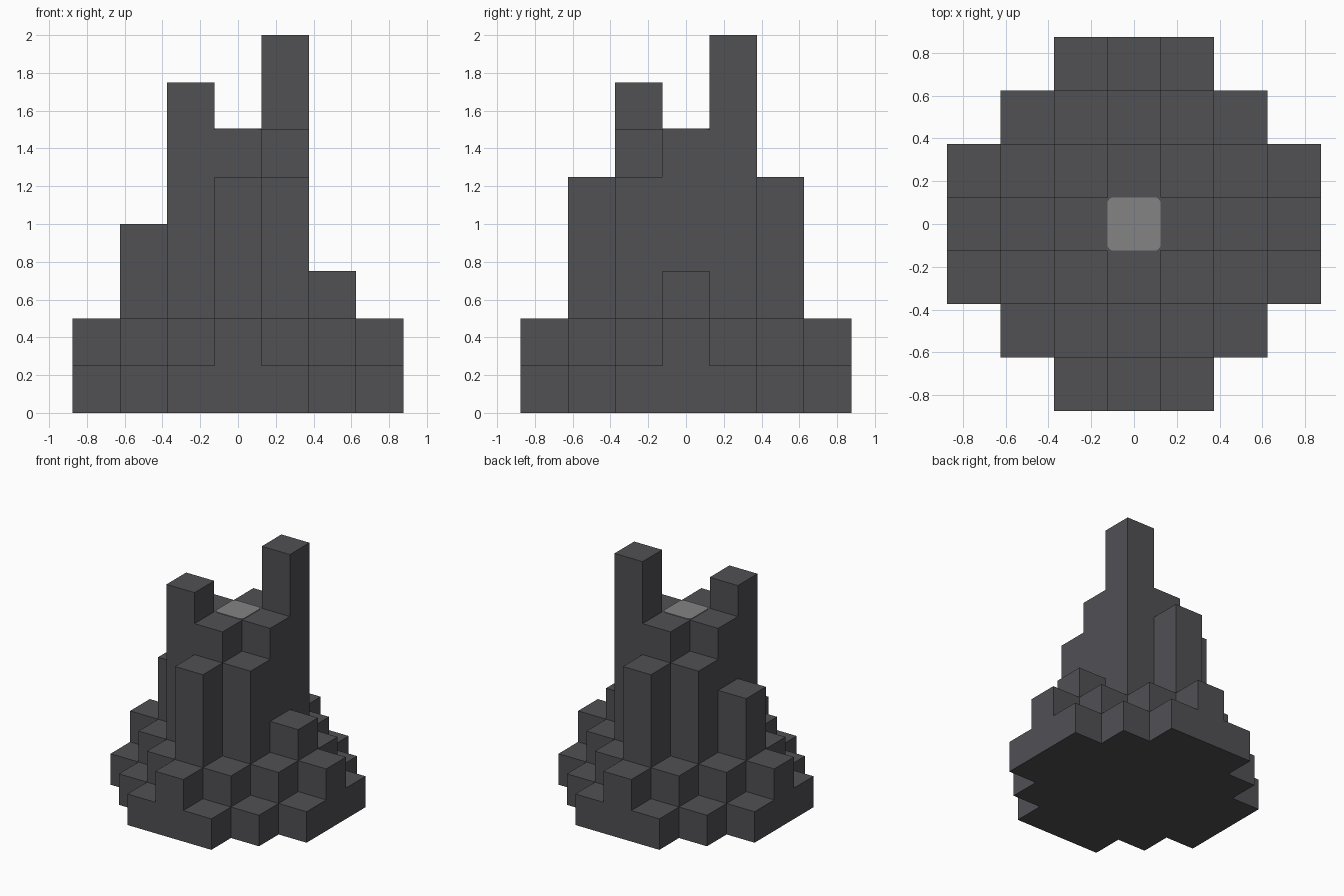
import bpy
import bmesh
from mathutils import Vector, Matrix

CELL = 0.25

default = bpy.data.objects.get("Cube")
if default:
    bpy.data.objects.remove(default)


def material(name, rgb):
    mat = bpy.data.materials.new(name)
    mat.use_nodes = True
    mat.diffuse_color = (*rgb, 1)
    bsdf = next(n for n in mat.node_tree.nodes if n.type == "BSDF_PRINCIPLED")
    bsdf.inputs["Base Color"].default_value = (*rgb, 1)
    return mat


def finish(name, bm, mat):
    bmesh.ops.recalc_face_normals(bm, faces=bm.faces)
    mesh = bpy.data.meshes.new(name)
    bm.to_mesh(mesh)
    bm.free()
    mesh.materials.append(mat)
    obj = bpy.data.objects.new(name, mesh)
    bpy.context.collection.objects.link(obj)
    return obj


def block(name, cells, low, high):
    """Prism over a set of grid cells; low and high are counted in cells."""
    bm = bmesh.new()

    def quad(points):
        bm.faces.new([bm.verts.new(Vector(p) * CELL) for p in points])

    for i, j in cells:
        ring = [(i + a / 2, j + b / 2) for a, b in ((-1, -1), (1, -1), (1, 1), (-1, 1))]
        for z in (low, high):
            quad([(x, y, z) for x, y in ring])
        # Walls only where there is no neighbouring cell
        for side, (di, dj) in enumerate(((0, -1), (1, 0), (0, 1), (-1, 0))):
            if (i + di, j + dj) not in cells:
                p, q = ring[side], ring[(side + 1) % 4]
                quad([(*p, low), (*q, low), (*q, high), (*p, high)])
    bmesh.ops.remove_doubles(bm, verts=bm.verts, dist=0.001)
    bmesh.ops.recalc_face_normals(bm, faces=bm.faces)
    bmesh.ops.dissolve_limit(bm, angle_limit=0.01, verts=bm.verts, edges=bm.edges)
    return finish(name, bm, rock)


rock = material("dark rock", (0.082, 0.08, 0.088))
ash = material("pale ash", (0.23, 0.23, 0.23))

grid = [(i, j) for i in range(-3, 4) for j in range(-3, 4)]

# Stepped foot
block("base_step", {c for c in grid if abs(c[0]) + abs(c[1]) <= 4}, 0, 1)
block("second_step", {c for c in grid if abs(c[0]) + abs(c[1]) <= 3}, 1, 2)

# Central mass, with two opposite corners left for lower pillars
notches = {(1, -1), (-1, 1)}
block("core", {c for c in grid if max(map(abs, c)) <= 1} - notches, 2, 6)

# Pillars around the core
for name, cell, top in (
    ("front_pillar", (0, -2), 5), ("back_pillar", (0, 2), 5),
    ("front_left_pillar", (1, -1), 5), ("back_right_pillar", (-1, 1), 5),
    ("left_pillar", (2, 0), 3), ("right_pillar", (-2, 0), 4),
):
    block(name, {cell}, 2, top)

# Spires on top
block("tall_spire", {(1, 1)}, 6, 8)
block("short_spire", {(-1, -1)}, 6, 7)

# Thin rounded plate over the vent
bm = bmesh.new()
bmesh.ops.create_cube(bm, size=1, matrix=Matrix.Translation((0, 0, 1.502))
                      @ Matrix.Diagonal((CELL, CELL, 0.006, 1)))
upright = [e for e in bm.edges if abs(e.verts[0].co.z - e.verts[1].co.z) > 0.001]
bmesh.ops.bevel(bm, geom=upright, offset=0.03, segments=4, profile=0.5, affect="EDGES")
finish("vent_plate", bm, ash)
